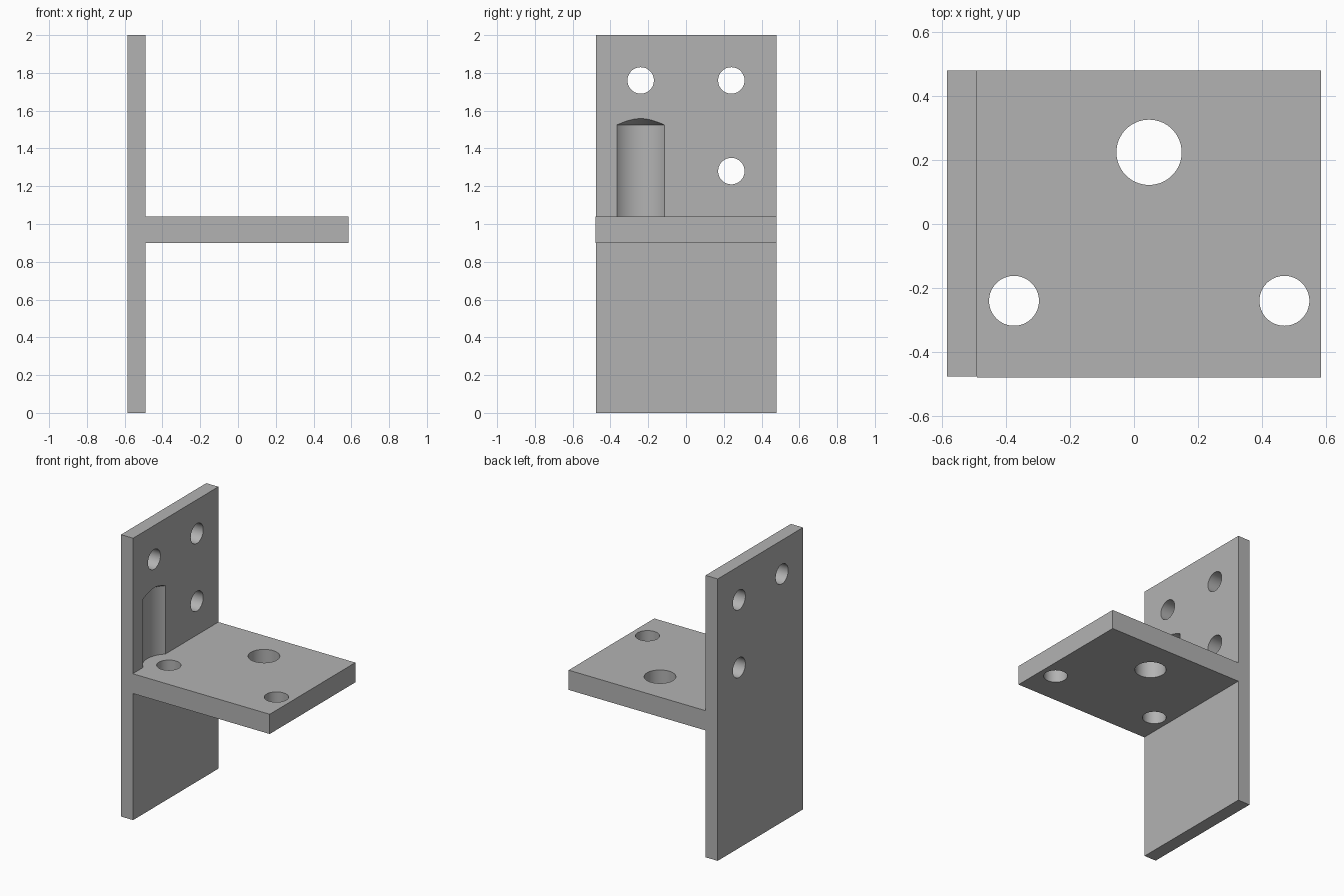
import bpy
import math

cube = bpy.data.objects.get("Cube")
if cube:
    bpy.data.objects.remove(cube, do_unlink=True)

grey = bpy.data.materials.new("steel grey")
grey.use_nodes = True
colour = (0.45, 0.45, 0.45, 1)
grey.diffuse_color = colour
grey.node_tree.nodes["Principled BSDF"].inputs["Base Color"].default_value = colour


def block(name, low, high):
    centre = [(a + b) / 2 for a, b in zip(low, high)]
    bpy.ops.mesh.primitive_cube_add(size=1, location=centre)
    ob = bpy.context.object
    ob.name = name
    ob.scale = [b - a for a, b in zip(low, high)]
    bpy.ops.object.transform_apply(location=True, rotation=True, scale=True)
    ob.data.materials.append(grey)
    return ob


def combine(target, other, operation):
    bpy.ops.object.select_all(action='DESELECT')
    bpy.context.view_layer.objects.active = target
    target.select_set(True)
    mod = target.modifiers.new(operation.lower(), 'BOOLEAN')
    mod.operation = operation
    mod.solver = 'EXACT'
    mod.object = other
    bpy.ops.object.modifier_apply(modifier=mod.name)
    bpy.data.objects.remove(other, do_unlink=True)


def drill(target, centre, radius, depth, turn=0):
    bpy.ops.mesh.primitive_cylinder_add(vertices=64, radius=radius, depth=depth,
                                        location=centre, rotation=(0, turn, 0))
    cutter = bpy.context.object
    cutter.data.materials.append(grey)
    combine(target, cutter, 'DIFFERENCE')


WALL_X = -0.49
TOP_Z = 1.04

# Upright plate with three bolt holes
bracket = block("bracket", (-0.585, -0.476, 0), (WALL_X, 0.48, 2))
for y, z in ((-0.24, 1.76), (0.24, 1.76), (0.24, 1.28)):
    drill(bracket, (-0.54, y, z), 0.07, 0.4, math.pi / 2)

# Drill relief above the near hole, with a pointed end
relief_r, shoulder = 0.17, 1.525
tip = relief_r * math.tan(math.radians(31))
bpy.ops.mesh.primitive_cylinder_add(vertices=96, radius=relief_r, depth=shoulder - TOP_Z,
                                    location=(-0.375, -0.24, (shoulder + TOP_Z) / 2))
relief = bpy.context.object
relief.data.materials.append(grey)
# Pull the top cap up to a point
bpy.ops.object.mode_set(mode='EDIT')
bpy.ops.mesh.select_all(action='DESELECT')
bpy.ops.object.mode_set(mode='OBJECT')
cap = max(relief.data.polygons, key=lambda f: f.center.z)
cap.select = True
bpy.ops.object.mode_set(mode='EDIT')
bpy.ops.mesh.select_mode(type='FACE')
bpy.ops.mesh.poke(offset=tip)
bpy.ops.object.mode_set(mode='OBJECT')
combine(bracket, relief, 'DIFFERENCE')

# Shelf with one large and two small holes
shelf = block("shelf", (WALL_X, -0.48, 0.9), (0.585, 0.48, TOP_Z))
for x, y, r in ((0.047, 0.224, 0.102), (-0.375, -0.24, 0.078), (0.47, -0.24, 0.078)):
    drill(shelf, (x, y, 0.97), r, 0.4)
combine(bracket, shelf, 'UNION')

bpy.ops.object.select_all(action='DESELECT')
bpy.context.view_layer.objects.active = bracket
bracket.select_set(True)
bpy.ops.object.shade_smooth_by_angle(angle=math.radians(25))
